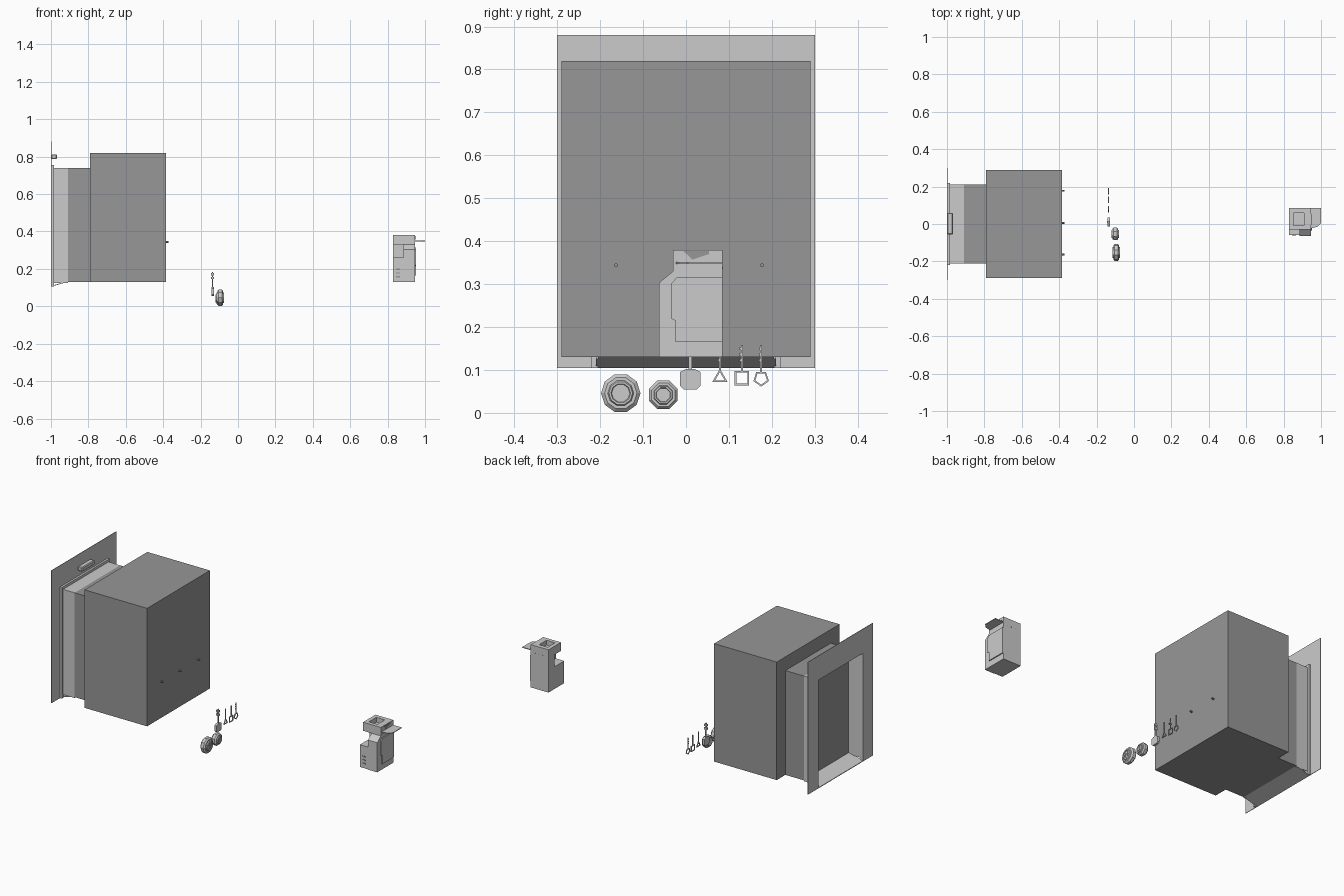
import bpy, bmesh
from math import sin, cos, pi
from mathutils import Matrix, Vector

if "Cube" in bpy.data.objects:
    bpy.data.objects.remove(bpy.data.objects["Cube"])

dark = bpy.data.materials.new("dark_metal")
dark.diffuse_color = (0.31, 0.31, 0.31, 1)
dark.use_nodes = True
dark.node_tree.nodes["Principled BSDF"].inputs["Base Color"].default_value = dark.diffuse_color


def finish(name, bm, mat=None):
    bmesh.ops.recalc_face_normals(bm, faces=bm.faces)
    me = bpy.data.meshes.new(name)
    bm.to_mesh(me)
    bm.free()
    ob = bpy.data.objects.new(name, me)
    bpy.context.collection.objects.link(ob)
    if mat:
        me.materials.append(mat)
    return ob


def add_box(bm, x0, x1, y0, y1, z0, z1):
    m = Matrix.Translation(((x0 + x1) / 2, (y0 + y1) / 2, (z0 + z1) / 2)) @ Matrix.Diagonal((x1 - x0, y1 - y0, z1 - z0, 1))
    bmesh.ops.create_cube(bm, size=1, matrix=m)


def boxes(name, specs, mat=None):
    bm = bmesh.new()
    for s in specs:
        add_box(bm, *s)
    return finish(name, bm, mat)


def add_prism(bm, pts, a, b, axis="x"):
    """Extrude a closed profile along x (y,z points) or z (x,y points)."""
    def place(p, t):
        return (t, p[0], p[1]) if axis == "x" else (p[0], p[1], t)
    f = bm.faces.new([bm.verts.new(place(p, a)) for p in pts])
    r = bmesh.ops.extrude_face_region(bm, geom=[f])
    verts = [v for v in r["geom"] if isinstance(v, bmesh.types.BMVert)]
    d = Vector((b - a, 0, 0)) if axis == "x" else Vector((0, 0, b - a))
    bmesh.ops.translate(bm, verts=verts, vec=d)


def ngon(cy, cz, r, n, start=pi / 2):
    return [(cy + r * cos(start + 2 * pi * i / n), cz + r * sin(start + 2 * pi * i / n)) for i in range(n)]


def add_loft(bm, rings, closed=False):
    """Bridge successive rings; cap the ends, or close into a torus-like loop."""
    vs = [[bm.verts.new(p) for p in r] for r in rings]
    n = len(vs[0])
    pairs = list(zip(vs, vs[1:])) + ([(vs[-1], vs[0])] if closed else [])
    for a, b in pairs:
        for i in range(n):
            bm.faces.new((a[i], a[(i + 1) % n], b[(i + 1) % n], b[i]))
    if not closed:
        bm.faces.new(vs[0])
        bm.faces.new(vs[-1])


# Cabinet body and its narrower neck
boxes("cabinet_body", [(-.79, -.385, -.29, .29, .13, .82)], dark)
boxes("cabinet_neck", [(-.91, -.79, -.21, .21, .13, .74)], dark)

# Wall plate around the opening
boxes("face_plate", [(-1, -.997, -.3, -.21, .105, .88), (-1, -.997, .21, .3, .105, .88),
                     (-1, -.997, -.21, .21, .745, .88)])

# Raised rim and recessed tunnel walls
boxes("opening_rim", [(-1, -.985, -.22, -.205, .105, .755), (-1, -.985, .205, .22, .105, .755),
                      (-1, -.985, -.205, .205, .738, .755)])
boxes("recess_walls", [(-.99, -.91, -.21, -.204, .125, .74), (-.99, -.91, .204, .21, .125, .74),
                       (-.99, -.91, -.204, .204, .734, .74)])

# Sloping sill at the bottom of the recess
bm = bmesh.new()
add_loft(bm, [[(-1, y, .105), (-.91, y, .13), (-.91, y, .134), (-1, y, .109)] for y in (-.21, .21)])
finish("sloped_sill", bm)

# Handle above the opening
handle = boxes("top_handle", [(-.998, -.968, -.056, .06, .787, .812)])
bev = handle.modifiers.new("bevel", "BEVEL")
bev.width = .004

# Pegs on the rear wall
bm = bmesh.new()
for y in (-.163, .005, .177):
    add_prism(bm, ngon(y, .344, .0045, 8), -.388, -.371)
finish("rear_pegs", bm, dark)

# Dispenser: lower body with shoulder, spine behind the notch
bm = bmesh.new()
add_box(bm, .83, .885, -.06, .085, .13, .26)
add_prism(bm, [(-.063, .13), (.085, .13), (.085, .345), (-.03, .345), (-.03, .33), (-.063, .303)], .885, .945)
add_box(bm, .83, .885, .03, .085, .26, .345)
finish("dispenser_body", bm)

# Dispenser head: square hopper tray with a sunken well
bm = bmesh.new()
outer = [(.83, -.03), (.945, -.03), (.945, .085), (.83, .085)]
inner = [(.853, -.008), (.908, -.008), (.908, .06), (.853, .06)]
add_loft(bm, [[(x, y, z) for x, y in loop] for loop, z in
              ((outer, .33), (outer, .38), (inner, .38), (inner, .352))])
finish("dispenser_hopper", bm)

# Dispenser shelf, side panel, slot and vents
bm = bmesh.new()
add_prism(bm, [(.94, .085), (1, .085), (1, .005), (.98, -.015), (.94, -.025)], .347, .351, "z")
finish("side_shelf", bm)
bm = bmesh.new()
add_prism(bm, [(-.035, .22), (-.025, .215), (-.025, .165), (.085, .165), (.085, .315), (-.022, .315), (-.035, .30)],
          .945, .951)
finish("side_panel", bm)
bm = bmesh.new()
add_prism(bm, [(-.006, .377), (.054, .377), (.054, .37), (.015, .357)], .943, .948)
finish("side_notch", bm, dark)
boxes("front_vents", [(.846, .866, -.062, -.059, z, z + .006) for z in (.155, .175, .195)], dark)
boxes("back_dots", [(x, x + .004, .084, .0865, .335, .339) for x in (.865, .89, .915)], dark)


# Faceted dials with raised hubs on both faces
def dial(name, x, y, z, r, n, width):
    h = width / 2
    prof = [(-h, .50), (-h, .60), (-h * .75, .66), (-h * .75, .82), (-h * .4, 1),
            (h * .4, 1), (h * .75, .82), (h * .75, .66), (h, .60), (h, .50), (h * .85, .46)]
    bm = bmesh.new()
    add_loft(bm, [[(x + dx, *p) for p in ngon(y, z, r * k, n, pi / 2 + pi / n)] for dx, k in prof])
    finish(name, bm)


dial("large_dial", -.095, -.152, .046, .046, 10, .042)
dial("small_dial", -.1, -.053, .042, .036, 8, .042)

# Relief on the dials: radial spokes and a slot
bm = bmesh.new()
for i in range(8):
    m = (Matrix.Translation((-.076, -.152, .046)) @ Matrix.Rotation(i * pi / 4, 4, "X")
         @ Matrix.Translation((0, 0, .011)) @ Matrix.Diagonal((.003, .004, .012, 1)))
    bmesh.ops.create_cube(bm, size=1, matrix=m)
finish("large_dial_spokes", bm)
boxes("small_dial_slot", [(-.083, -.079, -.057, -.049, .031, .053)])


# Keys: shaft with teeth plus a head of differing shape
def shaft(bm, y, z0, z1, w):
    add_box(bm, -.138, -.133, y - w, y + w, z0, z1)
    for i in range(3):
        z = z1 - .012 - i * .013
        add_box(bm, -.1375, -.1335, y - w * 2.2, y + w, z, z + .006)


bm = bmesh.new()
add_prism(bm, [(-.014, .063), (-.006, .055), (.026, .055), (.034, .063), (.034, .095), (.02, .102), (0, .102),
               (-.014, .095)], -.142, -.129)
shaft(bm, .01, .1, .183, .004)
for z in (.145, .165):
    add_box(bm, -.145, -.128, .005, .015, z, z + .012)
finish("main_key", bm)

for name, y, z, r, n, st in (("triangle_key", .079, .082, .021, 3, pi / 2),
                             ("square_key", .13, .081, .024, 4, pi / 4),
                             ("pentagon_key", .175, .080, .019, 5, -pi / 2)):
    bm = bmesh.new()
    k = .62 if n == 3 else .76
    add_loft(bm, [[(x, *p) for p in ngon(y, z, r * s, n, st)] for x, s in
                  ((-.138, k), (-.138, 1), (-.133, 1), (-.133, k))], closed=True)
    shaft(bm, y, .095, .158, .0022)
    finish(name, bm)
